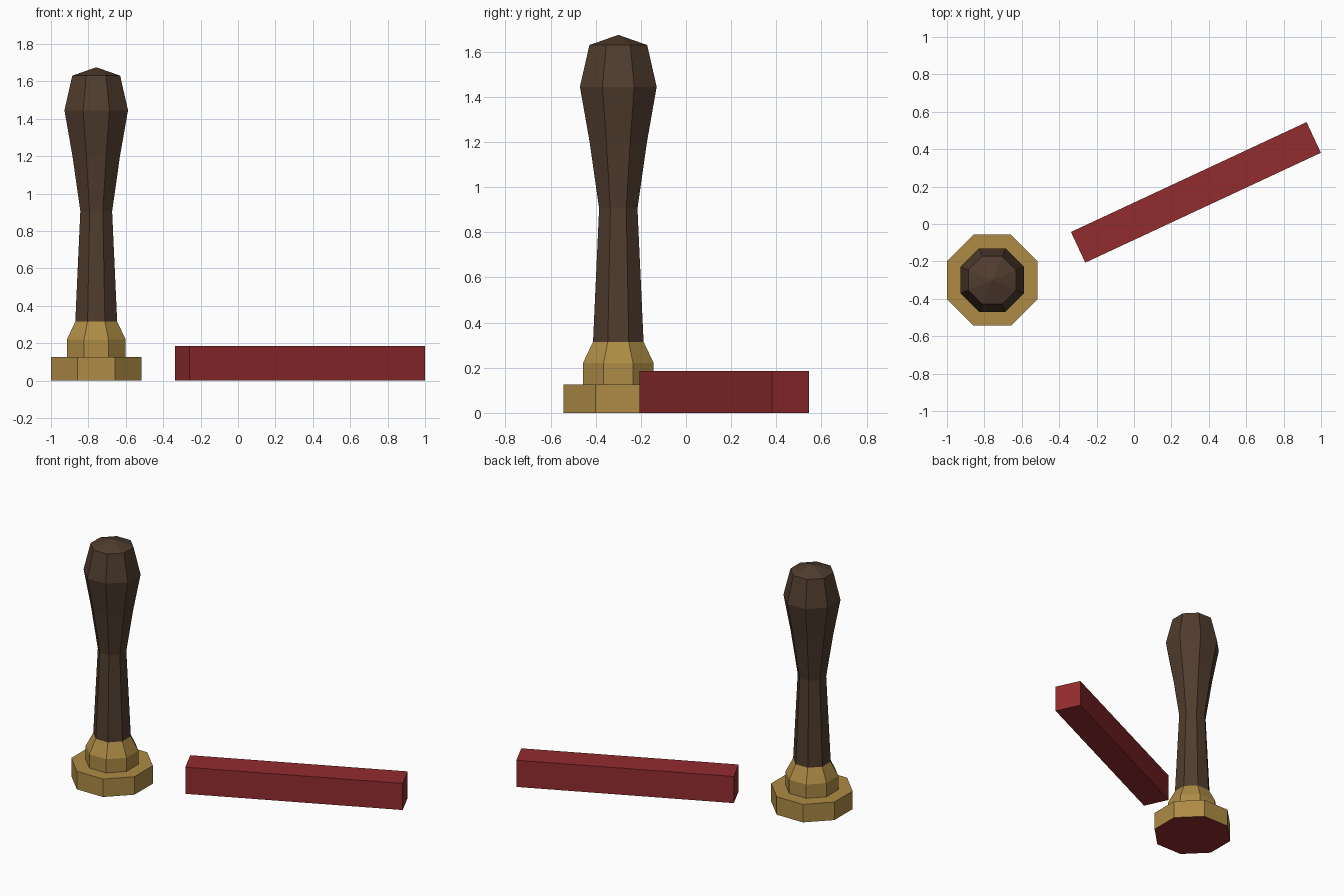
import bpy
import bmesh
from math import cos, sin, pi, radians

if "Cube" in bpy.data.objects:
    bpy.data.objects.remove(bpy.data.objects["Cube"])


def material(name, rgb):
    mat = bpy.data.materials.new(name)
    mat.use_nodes = True
    colour = (*rgb, 1)
    mat.diffuse_color = colour
    mat.node_tree.nodes["Principled BSDF"].inputs["Base Color"].default_value = colour
    return mat


BROWN = material("dark wood", (0.08, 0.045, 0.027))
BRASS = material("brass", (0.42, 0.26, 0.06))
RED = material("red wax", (0.29, 0.025, 0.028))
SIDES = 8
STAMP = (-0.758, -0.3, 0)


def add_object(name, bm, location, mats):
    bmesh.ops.recalc_face_normals(bm, faces=bm.faces)
    mesh = bpy.data.meshes.new(name)
    bm.to_mesh(mesh)
    bm.free()
    obj = bpy.data.objects.new(name, mesh)
    obj.location = location
    for mat in mats:
        mesh.materials.append(mat)
    bpy.context.collection.objects.link(obj)
    return obj


def turned(name, profile, mats, peak=None):
    """Octagonal turned part; the profile lists (half width across flats, z)."""
    bm = bmesh.new()
    rings = []
    for half_width, z in profile:
        r = half_width / cos(pi / SIDES)
        angles = [(i + 0.5) * 2 * pi / SIDES for i in range(SIDES)]
        rings.append([bm.verts.new((r * cos(a), r * sin(a), z)) for a in angles])
    for low, high in zip(rings, rings[1:]):
        for i in range(SIDES):
            j = (i + 1) % SIDES
            bm.faces.new((low[i], low[j], high[j], high[i]))
    bm.faces.new(rings[0])
    if peak is None:
        bm.faces.new(rings[-1])
    else:
        tip = bm.verts.new((0, 0, peak))
        for i in range(SIDES):
            bm.faces.new((rings[-1][i], rings[-1][(i + 1) % SIDES], tip))
    return add_object(name, bm, STAMP, mats)


# Stamp head with a wax-red printing face underneath
head = turned("stamp_head", [(0.243, 0), (0.243, 0.125)], [BRASS, RED])
for face in head.data.polygons:
    face.material_index = int(face.normal.z < -0.9)

# Brass collar
turned("collar", [(0.157, 0.125), (0.157, 0.22), (0.112, 0.315)], [BRASS])

# Waisted wooden handle with a shallow pointed cap
turned("handle", [(0.112, 0.315), (0.085, 0.905), (0.127, 1.2),
                  (0.17, 1.445), (0.128, 1.63)], [BROWN], peak=1.675)

# Stick of sealing wax lying beside the stamp
bm = bmesh.new()
bmesh.ops.create_cube(bm, size=1)
bmesh.ops.scale(bm, vec=(1.39, 0.181, 0.185), verts=bm.verts)
stick = add_object("wax_stick", bm, (0.331, 0.169, 0.0925), [RED])
stick.rotation_euler.z = radians(25)
